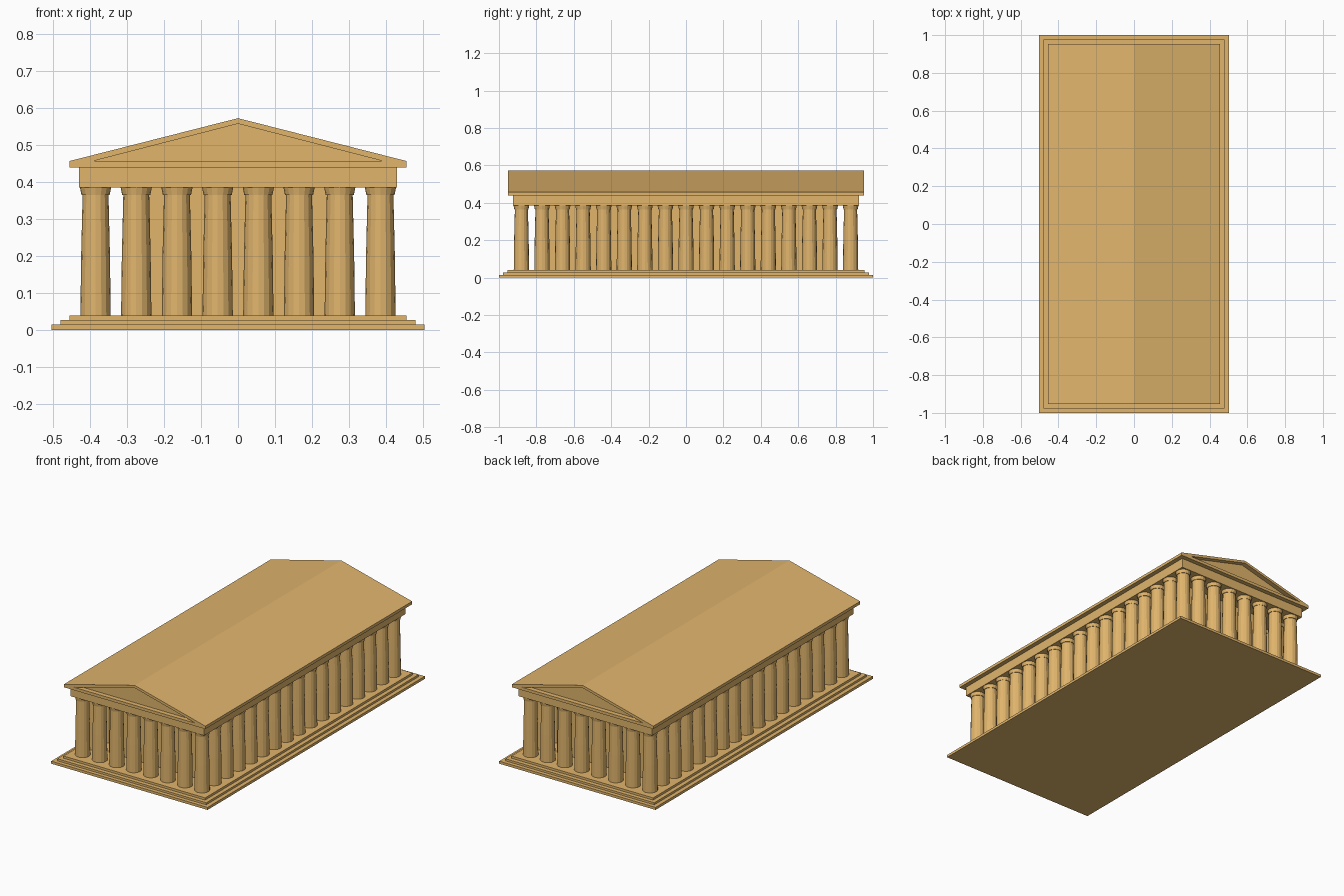
import bpy, bmesh
from math import pi, cos, sin

if "Cube" in bpy.data.objects:
    bpy.data.objects.remove(bpy.data.objects["Cube"])

stone = bpy.data.materials.new("sandstone")
stone.diffuse_color = (0.75, 0.46, 0.15, 1)
stone.use_nodes = True
stone.node_tree.nodes["Principled BSDF"].inputs["Base Color"].default_value = stone.diffuse_color


def finish(name, bm):
    bmesh.ops.recalc_face_normals(bm, faces=bm.faces)
    mesh = bpy.data.meshes.new(name)
    bm.to_mesh(mesh)
    bm.free()
    mesh.materials.append(stone)
    ob = bpy.data.objects.new(name, mesh)
    bpy.context.collection.objects.link(ob)
    return ob


def prism(name, profile, half_y):
    """Extrude an (x, z) profile along y, centred."""
    bm = bmesh.new()
    face = bm.faces.new([bm.verts.new((x, -half_y, z)) for x, z in profile])
    ext = bmesh.ops.extrude_face_region(bm, geom=[face])
    bmesh.ops.translate(bm, vec=(0, 2 * half_y, 0),
                        verts=[v for v in ext["geom"] if isinstance(v, bmesh.types.BMVert)])
    return finish(name, bm)


def slab(name, hx, hy, z0, z1):
    return prism(name, [(-hx, z0), (hx, z0), (hx, z1), (-hx, z1)], hy)


def lathe(name, profile, sides=16):
    """Flat-faced round solid from (radius, z) rings."""
    bm = bmesh.new()
    rings = [[bm.verts.new((r * cos(2 * pi * i / sides), r * sin(2 * pi * i / sides), z))
              for i in range(sides)] for r, z in profile]
    for a, b in zip(rings, rings[1:]):
        for i in range(sides):
            j = (i + 1) % sides
            bm.faces.new((a[i], a[j], b[j], b[i]))
    bm.faces.new(rings[0])
    bm.faces.new(rings[-1])
    return finish(name, bm)


# Three-step platform
slab("lower_step", 0.504, 1.0, 0, 0.015)
slab("middle_step", 0.48, 0.978, 0.015, 0.027)
slab("upper_step", 0.456, 0.954, 0.027, 0.04)

# Inner chamber behind the columns
slab("inner_chamber", 0.285, 0.78, 0.04, 0.385)

# Colonnade: 8 columns across, 17 along, sharing meshes
shaft = lathe("column_shaft", [(0.041, 0.04), (0.039, 0.2), (0.035, 0.365)])
capital = lathe("column_capital", [(0.038, 0.365), (0.042, 0.385)])
spots = [(-0.385 + 0.11 * i, -0.88 + 0.11 * j)
         for i in range(8) for j in range(17) if i in (0, 7) or j in (0, 16)]
for n, (x, y) in enumerate(spots):
    for part in (shaft, capital):
        ob = part if n == 0 else part.copy()
        if n:
            bpy.context.collection.objects.link(ob)
        ob.location = (x, y, 0)

# Entablature and cornice
slab("entablature", 0.43, 0.926, 0.385, 0.44)
slab("cornice", 0.456, 0.952, 0.44, 0.457)

# Gabled roof with recessed pediment panels at both ends
prism("roof", [(0.456, 0.457), (0, 0.573), (-0.456, 0.457),
               (-0.392, 0.457), (0, 0.558), (0.392, 0.457)], 0.952)
prism("pediment_panel", [(-0.392, 0.457), (0.392, 0.457), (0, 0.558)], 0.925)
